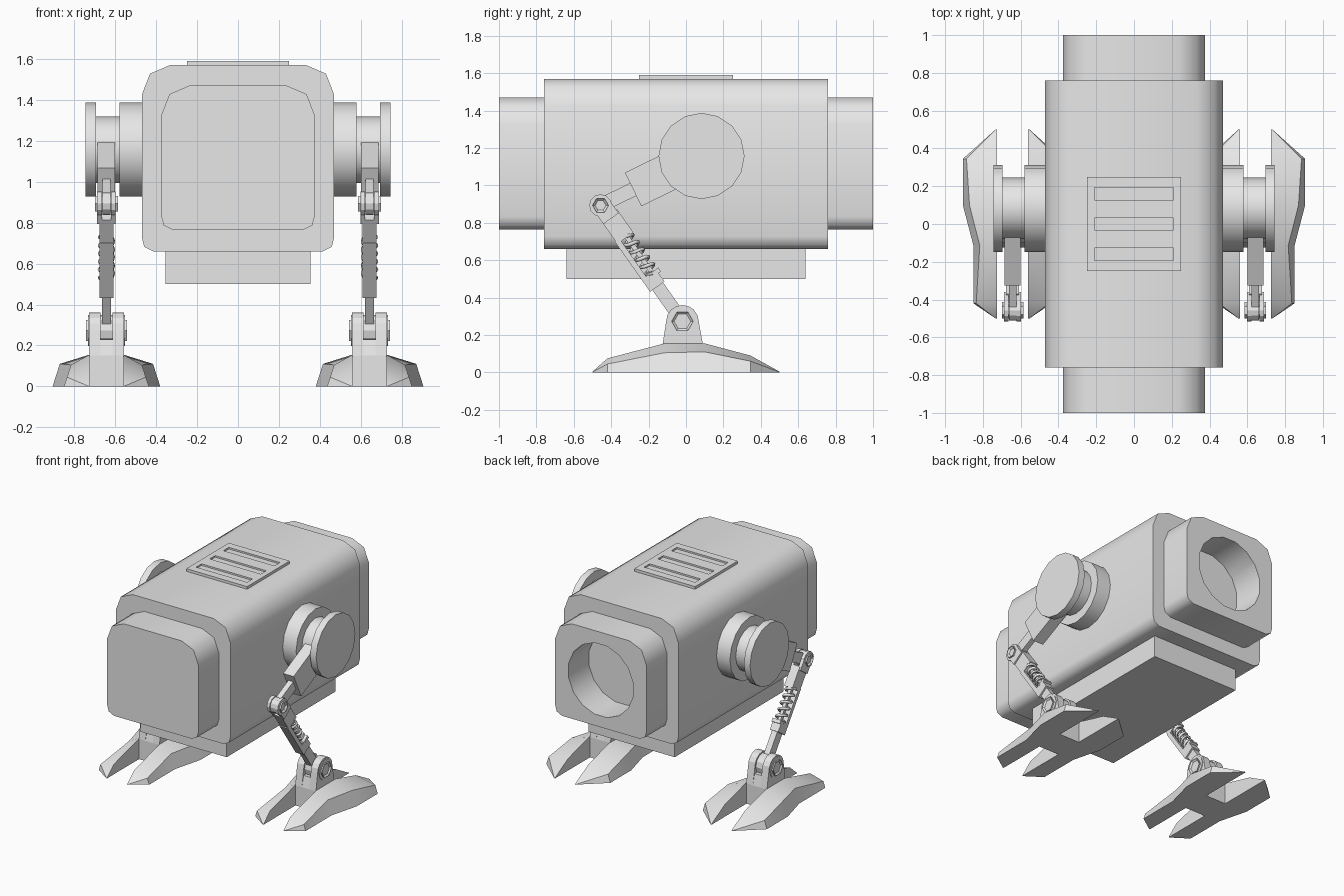
import bpy, bmesh, math
from mathutils import Vector

if "Cube" in bpy.data.objects:
    bpy.data.objects.remove(bpy.data.objects["Cube"])

grey = bpy.data.materials.new("light grey")
grey.diffuse_color = (0.8, 0.8, 0.8, 1)
grey.use_nodes = True
grey.node_tree.nodes["Principled BSDF"].inputs["Base Color"].default_value = grey.diffuse_color
LEG_X = 0.643


def finish(ob, mirror=False, smooth=None):
    if not ob.data.materials:
        ob.data.materials.append(grey)
    bpy.ops.object.select_all(action='DESELECT')
    bpy.context.view_layer.objects.active = ob
    ob.select_set(True)
    if smooth:
        bpy.ops.object.shade_smooth_by_angle(angle=math.radians(smooth))
    if mirror:
        ob.modifiers.new("mirror", 'MIRROR').use_mirror_merge = False
    return ob


def from_bmesh(name, bm, **kw):
    bmesh.ops.recalc_face_normals(bm, faces=bm.faces)
    me = bpy.data.meshes.new(name)
    bm.to_mesh(me)
    bm.free()
    ob = bpy.data.objects.new(name, me)
    bpy.context.collection.objects.link(ob)
    return finish(ob, **kw)


def prism(name, pts, a, b, axis='x', recess=None, **kw):
    """Extrude a 2D outline from a to b along an axis; recess sinks both caps."""
    at = (lambda p, d: (d, p[0], p[1])) if axis == 'x' else (lambda p, d: (p[0], d, p[1]))
    bm = bmesh.new()
    r0 = [bm.verts.new(at(p, a)) for p in pts]
    r1 = [bm.verts.new(at(p, b)) for p in pts]
    caps = [bm.faces.new(r0), bm.faces.new(r1)]
    n = len(pts)
    for i in range(n):
        j = (i + 1) % n
        bm.faces.new((r0[i], r0[j], r1[j], r1[i]))
    bmesh.ops.recalc_face_normals(bm, faces=bm.faces)
    if recess:
        bmesh.ops.inset_individual(bm, faces=caps, thickness=recess, depth=0)
        for f in caps:
            bmesh.ops.translate(bm, verts=f.verts, vec=f.normal * -0.012)
    return from_bmesh(name, bm, **kw)


def box(name, x, y, z, **kw):
    return prism(name, [(y[0], z[0]), (y[1], z[0]), (y[1], z[1]), (y[0], z[1])], *x, **kw)


def ngon(c, r, n, turn=0.0):
    return [(c[0] + r * math.cos(turn + math.tau * i / n),
             c[1] + r * math.sin(turn + math.tau * i / n)) for i in range(n)]


def cut(ob, cutter):
    m = ob.modifiers.new("cut", 'BOOLEAN')
    m.object, m.operation, m.solver = cutter, 'DIFFERENCE', 'EXACT'
    bpy.context.view_layer.objects.active = ob
    bpy.ops.object.modifier_apply(modifier=m.name)
    bpy.data.objects.remove(cutter)


def rounded_outline(w, z0, z1):
    """Wide corners on top, small ones at the bottom."""
    half = [(w - 0.055, z0), (w - 0.012, z0 + 0.022), (w, z0 + 0.068),
            (w, z1 - 0.145), (w - 0.04, z1 - 0.042), (w - 0.138, z1)]
    return half + [(-x, z) for x, z in reversed(half)]


# Main hull, and the narrower core that sticks out at both ends
prism("hull", rounded_outline(0.47, 0.66, 1.57), -0.76, 0.76, 'y', smooth=50)
core = prism("core", rounded_outline(0.375, 0.765, 1.47), -1, 1, 'y')
cut(core, prism("bore_cutter", ngon((0, 1.115), 0.27, 16, math.pi / 16), 0.7, 1.1, 'y'))
finish(core, smooth=50)
box("belly_plate", (-0.355, 0.355), (-0.64, 0.64), (0.5, 0.67))

# Roof vent with three slots
vent = box("roof_vent", (-0.25, 0.25), (-0.25, 0.25), (1.56, 1.59))
for y in (-0.16, 0, 0.16):
    cut(vent, box("slot_cutter", (-0.21, 0.21), (y - 0.032, y + 0.032), (1.578, 1.62)))

# Shoulder spools
SHOULDER = (0.083, 1.157)
for name, r, a, b in (("shoulder_base", 0.23, 0.45, 0.58),
                      ("shoulder_hub", 0.162, 0.57, 0.71),
                      ("shoulder_disc", 0.23, 0.695, 0.745)):
    prism(name, ngon(SHOULDER, r, 16), a, b, mirror=True, smooth=40)

KNEE, ANKLE = (-0.457, 0.893), (-0.019, 0.273)


def limb(start, end):
    """Map (along, across) coordinates on a limb to (y, z)."""
    s = Vector(start)
    u = (Vector(end) - s).normalized()
    v = Vector((-u.y, u.x))
    return lambda a, c: tuple(s + u * a + v * c)


def bar(name, at, a0, a1, c0, c1, x0, x1):
    prism(name, [at(a0, c0), at(a1, c0), at(a1, c1), at(a0, c1)],
          LEG_X + x0, LEG_X + x1, mirror=True)


# Upper arm
arm = limb(SHOULDER, KNEE)
bar("upper_arm", arm, 0.1, 0.407, -0.1, 0.1, -0.043, 0.043)
bar("arm_link", arm, 0.39, 0.61, -0.038, 0.038, -0.02, 0.02)

# Knee joint: middle eye, two cheeks and hex nuts
prism("knee_eye", ngon(KNEE, 0.055, 12), LEG_X - 0.02, LEG_X + 0.02, mirror=True)
shin = limb(KNEE, ANKLE)
for s in (-1, 1):
    lo, hi = sorted((s * 0.022, s * 0.045))
    prism("knee_cheek", ngon(KNEE, 0.06, 12), LEG_X + lo, LEG_X + hi, mirror=True)
    bar("knee_fork", shin, 0, 0.09, -0.045, 0.055, lo, hi)
prism("knee_nut", ngon(KNEE, 0.043, 6), LEG_X - 0.057, LEG_X + 0.057,
      recess=0.014, mirror=True)

# Shin: upper block, back strip, lower collar and tongue
bar("shin_block", shin, 0.065, 0.22, -0.045, 0.06, -0.034, 0.034)
bar("shin_strip", shin, 0.2, 0.53, -0.05, -0.02, -0.034, 0.034)
bar("shin_collar", shin, 0.465, 0.53, -0.05, 0.045, -0.034, 0.034)
bar("spring_seat", shin, 0.45, 0.475, -0.02, 0.06, -0.034, 0.034)
bar("shin_tongue", shin, 0.52, 0.76, -0.035, 0.035, -0.022, 0.022)
prism("tongue_eye", ngon(ANKLE, 0.05, 12), LEG_X - 0.022, LEG_X + 0.022, mirror=True)

# Coil spring and its rod
bar("spring_rod", shin, 0.2, 0.47, 0.005, 0.03, -0.012, 0.012)
curve = bpy.data.curves.new("coil_spring", 'CURVE')
curve.dimensions, curve.bevel_depth, curve.bevel_resolution = '3D', 0.01, 1
spline = curve.splines.new('POLY')
steps = 60
spline.points.add(steps)
for i, p in enumerate(spline.points):
    t = math.tau * 5 * i / steps
    y, z = shin(0.215 + 0.24 * i / steps, 0.018 + 0.033 * math.sin(t))
    p.co = (LEG_X + 0.033 * math.cos(t), y, z, 1)
coil = bpy.data.objects.new("coil_spring", curve)
bpy.context.collection.objects.link(coil)
finish(coil)
bpy.ops.object.convert(target='MESH')
finish(bpy.context.object, mirror=True, smooth=60)

# Ankle tower: solid base, two rounded cheeks, hex nuts
dome = [(ANKLE[0] + 0.087 * math.cos(math.pi * i / 8),
         ANKLE[1] + 0.087 * math.sin(math.pi * i / 8)) for i in range(9)]
cheek = [(-0.125, 0), (0.09, 0), (0.09, 0.15)] + dome + [(-0.125, 0.15)]
for s in (-1, 1):
    lo, hi = sorted((s * 0.03, s * 0.085))
    prism("ankle_cheek", cheek, LEG_X + lo, LEG_X + hi, mirror=True)
base = [(-0.125, 0), (0.09, 0), (0.09, 0.15), (0.07, 0.23), (-0.105, 0.23), (-0.125, 0.15)]
prism("ankle_base", base, LEG_X - 0.031, LEG_X + 0.031, mirror=True)
prism("ankle_washer", ngon(ANKLE, 0.075, 12), LEG_X - 0.09, LEG_X + 0.09, mirror=True)
prism("ankle_nut", ngon(ANKLE, 0.058, 6), LEG_X - 0.1, LEG_X + 0.1, recess=0.016, mirror=True)

# Foot: two tapered toe rails, lofted along y
# (y, outer reach from leg centre, outer height, ridge height)
SECTIONS = [(-0.5, 0.09, 0.002, 0.004), (-0.42, 0.207, 0.045, 0.075),
            (-0.115, 0.207, 0.105, 0.155), (0.1, 0.263, 0.11, 0.155),
            (0.345, 0.263, 0.06, 0.09), (0.5, 0.09, 0.002, 0.004)]
for s in (-1, 1):
    bm = bmesh.new()
    rings = []
    for y, reach, edge, ridge in SECTIONS:
        shape = [(0.083, 0), (reach, 0), (max(reach - edge * 0.32, 0.086), edge), (0.083, ridge)]
        rings.append([bm.verts.new((LEG_X + s * x, y, z)) for x, z in shape])
    for r, q in zip(rings, rings[1:]):
        for i in range(4):
            j = (i + 1) % 4
            bm.faces.new((r[i], r[j], q[j], q[i]))
    bm.faces.new(rings[0])
    bm.faces.new(rings[-1])
    from_bmesh("toe_rail", bm, mirror=True, smooth=30)
